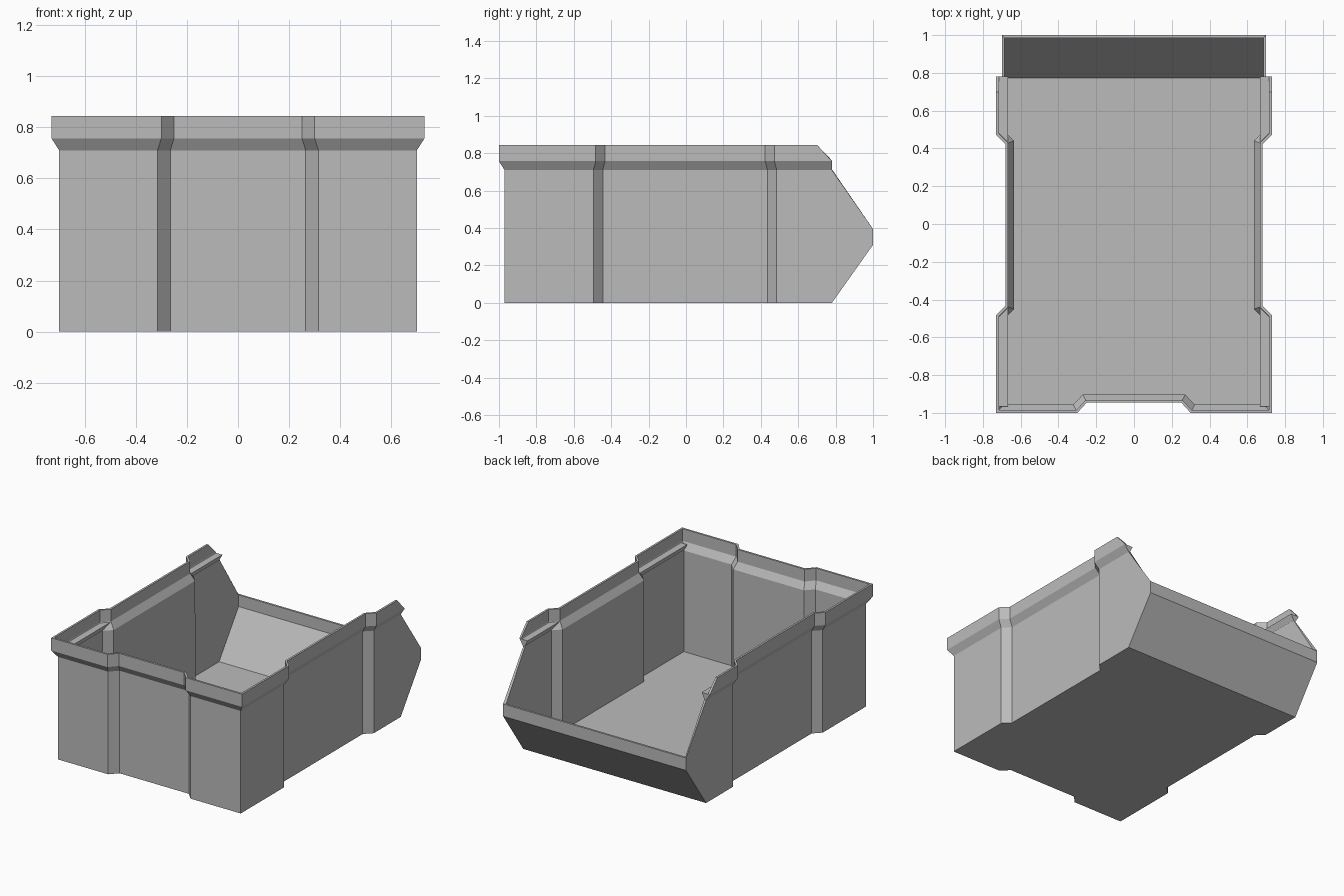
import bpy, bmesh

if "Cube" in bpy.data.objects:
    bpy.data.objects.remove(bpy.data.objects["Cube"])

grey = bpy.data.materials.new("grey_plastic")
grey.use_nodes = True
colour = (0.5, 0.5, 0.5, 1)
grey.diffuse_color = colour
grey.node_tree.nodes["Principled BSDF"].inputs["Base Color"].default_value = colour

BACK, FLARE_Z, RIM_Z, TOP_Z = 0.78, 0.71, 0.757, 0.845


def finish(bm, name):
    mesh = bpy.data.meshes.new(name)
    bm.to_mesh(mesh)
    bm.free()
    mesh.materials.append(grey)
    obj = bpy.data.objects.new(name, mesh)
    bpy.context.collection.objects.link(obj)
    return obj


def outline(x, x_in, y_front, y_in, bends, notch, end):
    """Stepped U-shaped plan, from the left rear round the front to the right rear."""
    a, b, c, d = bends
    half = [(x, end), (x, a), (x_in, b), (x_in, c), (x, d),
            (x, y_front), (notch, y_front), (notch - 0.05, y_in)]
    return half + [(-px, py) for px, py in reversed(half)]


wall_dims = (0.70, 0.65, -0.97, -0.917, (0.485, 0.435, -0.445, -0.495), 0.315)
rim_dims = (0.73, 0.68, -1.0, -0.945, (0.473, 0.423, -0.433, -0.483), 0.30)
wall, rim = outline(*wall_dims, BACK), outline(*rim_dims, BACK)
rim_top = outline(*rim_dims, 0.70)

# Walls, flared rim and floor as one sheet
bm = bmesh.new()
rows = [[bm.verts.new((x, y, z)) for x, y in plan]
        for plan, z in ((wall, 0), (wall, FLARE_Z), (rim, RIM_Z), (rim_top, TOP_Z))]
for low, high in zip(rows, rows[1:]):
    for i in range(len(low) - 1):
        bm.faces.new((low[i], high[i], high[i + 1], low[i + 1]))
floor = bm.faces.new(rows[0])

# Sloped lip and pointed cheeks at the open end
lip = [[bm.verts.new((s * 0.70, 1.0, z)) for z in (0.31, 0.395)] for s in (1, -1)]
(l_low, l_high), (r_low, r_high) = lip
l_base, r_base = rows[0][0], rows[0][-1]
bm.faces.new((l_base, r_base, r_low, l_low))
bm.faces.new((l_low, r_low, r_high, l_high))
bm.faces.new((l_base, l_low, l_high, rows[1][0]))
bm.faces.new((r_base, r_low, r_high, rows[1][-1]))
bmesh.ops.recalc_face_normals(bm, faces=bm.faces)
floor.normal_update()
if floor.normal.z > 0:
    bmesh.ops.reverse_faces(bm, faces=bm.faces)
shell = finish(bm, "bin_shell")
solid = shell.modifiers.new("thickness", "SOLIDIFY")
solid.solidify_mode = "NON_MANIFOLD"
solid.nonmanifold_thickness_mode = "CONSTRAINTS"
solid.thickness = 0.014
solid.offset = -1

# Stacking ledges inside the rim, at the wide parts of the side walls
for name, y_tip, y_wall, y_end in (("rear_ledge", 0.42, 0.475, BACK),
                                   ("front_ledge", -0.43, -0.485, -0.965)):
    bm = bmesh.new()
    ends = [[bm.verts.new(p) for p in ((0.666, ya, RIM_Z), (0.722, yb, RIM_Z), (0.69, yb, FLARE_Z))]
            for ya, yb in ((y_tip, y_wall), (y_end, y_end))]
    for end in ends:
        bm.faces.new(end)
    for i in range(3):
        j = (i + 1) % 3
        bm.faces.new((ends[0][i], ends[0][j], ends[1][j], ends[1][i]))
    bmesh.ops.recalc_face_normals(bm, faces=bm.faces)
    ledge = finish(bm, name)
    ledge.modifiers.new("both_sides", "MIRROR")
